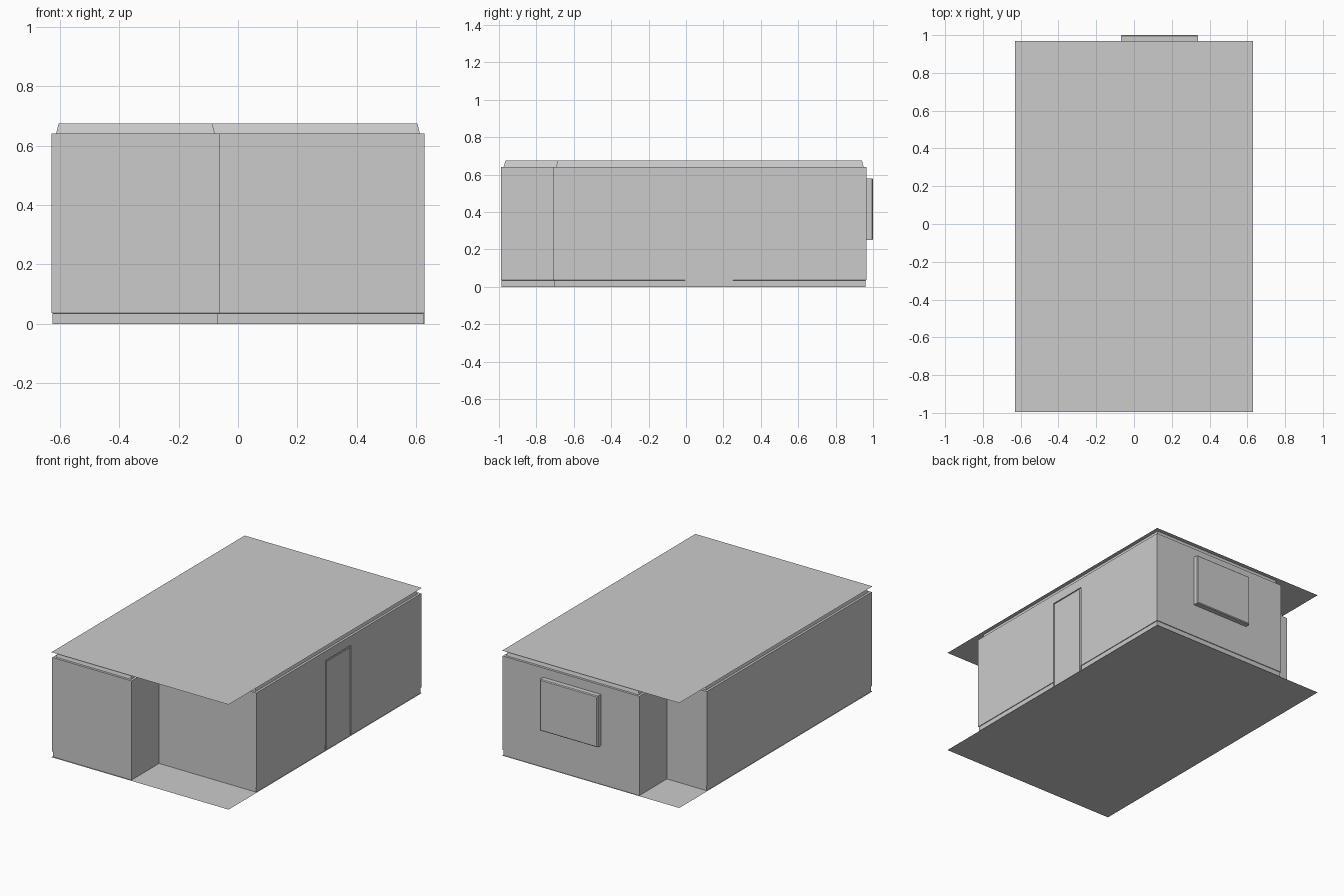
import bpy, bmesh
from mathutils import Vector

if "Cube" in bpy.data.objects:
    bpy.data.objects.remove(bpy.data.objects["Cube"])


def finish(name, bm):
    me = bpy.data.meshes.new(name)
    bm.to_mesh(me)
    bm.free()
    ob = bpy.data.objects.new(name, me)
    bpy.context.collection.objects.link(ob)
    return ob


def plane(name, x0, x1, y0, y1, z, up=True):
    bm = bmesh.new()
    pts = [(x0, y0), (x1, y0), (x1, y1), (x0, y1)]
    if not up:
        pts.reverse()
    bm.faces.new([bm.verts.new((x, y, z)) for x, y in pts])
    return finish(name, bm)


def inset(points, d):
    """Move an axis-aligned counter-clockwise outline inwards by d."""
    out, n = [], len(points)
    for i in range(n):
        p, q, r = (Vector(points[(i + k) % n]) for k in (-1, 0, 1))
        a, b = (q - p).normalized(), (r - q).normalized()
        na, nb = Vector((-a.y, a.x)), Vector((-b.y, b.x))
        out.append(q + d * (na if na.dot(nb) > 0.5 else na + nb))
    return out


def sweep(name, outline, profile, skip=None):
    """Sweep a (inset, height) profile round the outline."""
    bm = bmesh.new()
    rings = [[bm.verts.new((p.x, p.y, z)) for p in inset(outline, d)] for d, z in profile]
    n = len(outline)
    for j in range(len(rings) - 1):
        for i in range(n):
            if skip and skip(i, profile[j][1], profile[j + 1][1]):
                continue
            k = (i + 1) % n
            bm.faces.new([rings[j][i], rings[j][k], rings[j + 1][k], rings[j + 1][i]])
    bmesh.ops.dissolve_limit(bm, angle_limit=0.01, verts=bm.verts[:], edges=bm.edges[:])
    return finish(name, bm)


# room outline: notches at front right and back left, door and window breaks
DOOR, WINDOW = 4, 7
outline = [(-.628, -.99), (-.063, -.99), (-.063, -.71), (.628, -.71),
           (.628, -.005), (.628, .25), (.628, .965), (.34, .965),
           (-.07, .965), (-.345, .965), (-.345, .685), (-.628, .685)]


def opening(i, z0, z1):
    return (i == DOOR and z1 < .581) or (i == WINDOW and z0 > .249 and z1 < .581)


# floor and ceiling sheets
plane("floor", -.63, .63, -.995, .968, 0)
plane("ceiling", -.63, .63, -.995, .968, .675, up=False)

# walls with slightly set-in skirting, then the crown moulding
sweep("walls_and_skirting", outline,
      [(.004, 0), (.004, .035), (0, .036), (0, .25), (0, .58), (0, .64)], opening)
sweep("crown_moulding", outline, [(0, .64), (.015, .64), (.024, .675)])

# door casing and panel, set in from the wall as stepped arches
bm = bmesh.new()


def arch(x, y0, y1, z):
    return [bm.verts.new((x, *c)) for c in ((y0, 0), (y0, z), (y1, z), (y1, 0))]


rows = [arch(.628, -.005, .25, .58), arch(.620, -.005, .25, .58),
        arch(.620, .01, .235, .566), arch(.624, .01, .235, .566)]
for a, b in zip(rows, rows[1:]):
    for i in range(3):
        bm.faces.new([a[i], a[i + 1], b[i + 1], b[i]])
bm.faces.new(rows[-1][::-1])
finish("door", bm)

# window box pushed out of the back wall, open towards the room
bm = bmesh.new()


def rect(y, m):
    return [bm.verts.new((x, y, z)) for x, z in
            ((-.07 + m, .25 + m), (.34 - m, .25 + m), (.34 - m, .58 - m), (-.07 + m, .58 - m))]


rows = [rect(.965, 0), rect(.995, 0), rect(1.0, .005)]
for a, b in zip(rows, rows[1:]):
    for i in range(4):
        k = (i + 1) % 4
        bm.faces.new([a[i], b[i], b[k], a[k]])
bm.faces.new(rows[-1][::-1])
bmesh.ops.recalc_face_normals(bm, faces=bm.faces[:])
finish("window", bm)
